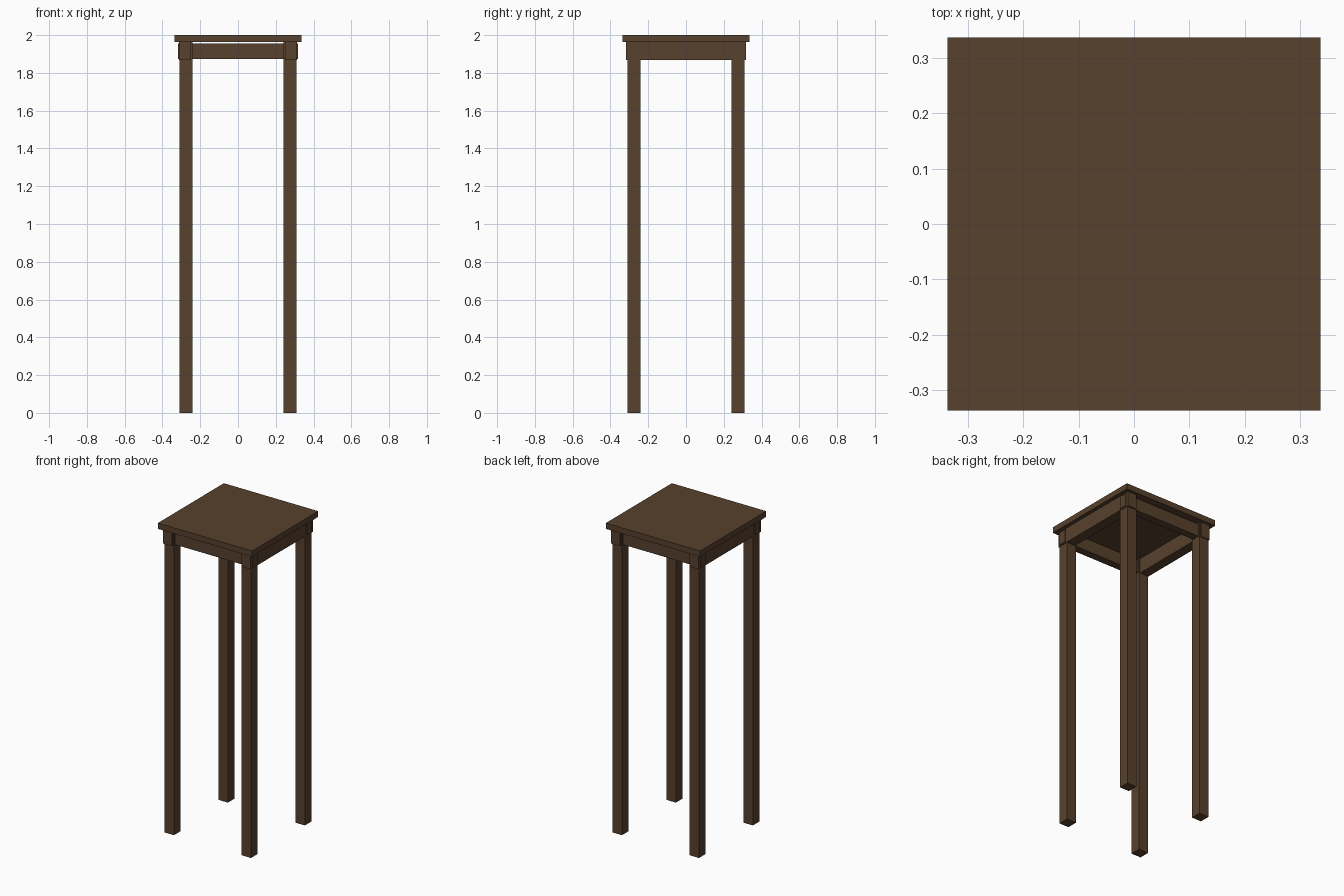
import bpy

# Remove the default object
cube = bpy.data.objects.get("Cube")
if cube:
    bpy.data.objects.remove(cube, do_unlink=True)

# Dark brown wood
wood = bpy.data.materials.new("dark_brown_wood")
wood.use_nodes = True
colour = (0.095, 0.052, 0.026, 1)
wood.diffuse_color = colour
wood.node_tree.nodes["Principled BSDF"].inputs["Base Color"].default_value = colour


def box(name, low, high):
    """Flat-shaded box between two opposite corners."""
    centre = [(a + b) / 2 for a, b in zip(low, high)]
    bpy.ops.mesh.primitive_cube_add(size=1, location=centre)
    part = bpy.context.object
    part.name = name
    part.scale = [b - a for a, b in zip(low, high)]
    bpy.ops.object.transform_apply(location=False, rotation=False, scale=True)
    part.data.materials.append(wood)


TOP_Z = 1.963      # underside of the top
HALF_TOP = 0.337
RAIL_END = 0.317   # rails poke slightly past the legs
INNER, OUTER = 0.241, 0.309


def span(sign, inner, outer):
    """Ordered range on one side of the centre."""
    return sorted((sign * inner, sign * outer))


# Square top
box("table_top", (-HALF_TOP, -HALF_TOP, TOP_Z), (HALF_TOP, HALF_TOP, 2))

# Four square legs
for y_sign, depth in ((-1, "front"), (1, "back")):
    for x_sign, side in ((-1, "right"), (1, "left")):
        x0, x1 = span(x_sign, INNER, OUTER)
        y0, y1 = span(y_sign, INNER, OUTER)
        box(f"{depth}_{side}_leg", (x0, y0, 0), (x1, y1, TOP_Z))

# Front and back rails, set just below the top
for sign, name in ((-1, "front"), (1, "back")):
    y0, y1 = span(sign, 0.25, 0.3)
    box(f"{name}_rail", (-RAIL_END, y0, 1.873), (RAIL_END, y1, 1.955))

# Deeper side rails, enclosing the leg tops
for sign, name in ((-1, "right"), (1, "left")):
    x0, x1 = span(sign, 0.248, 0.312)
    box(f"{name}_rail", (x0, -RAIL_END, 1.867), (x1, RAIL_END, TOP_Z))
